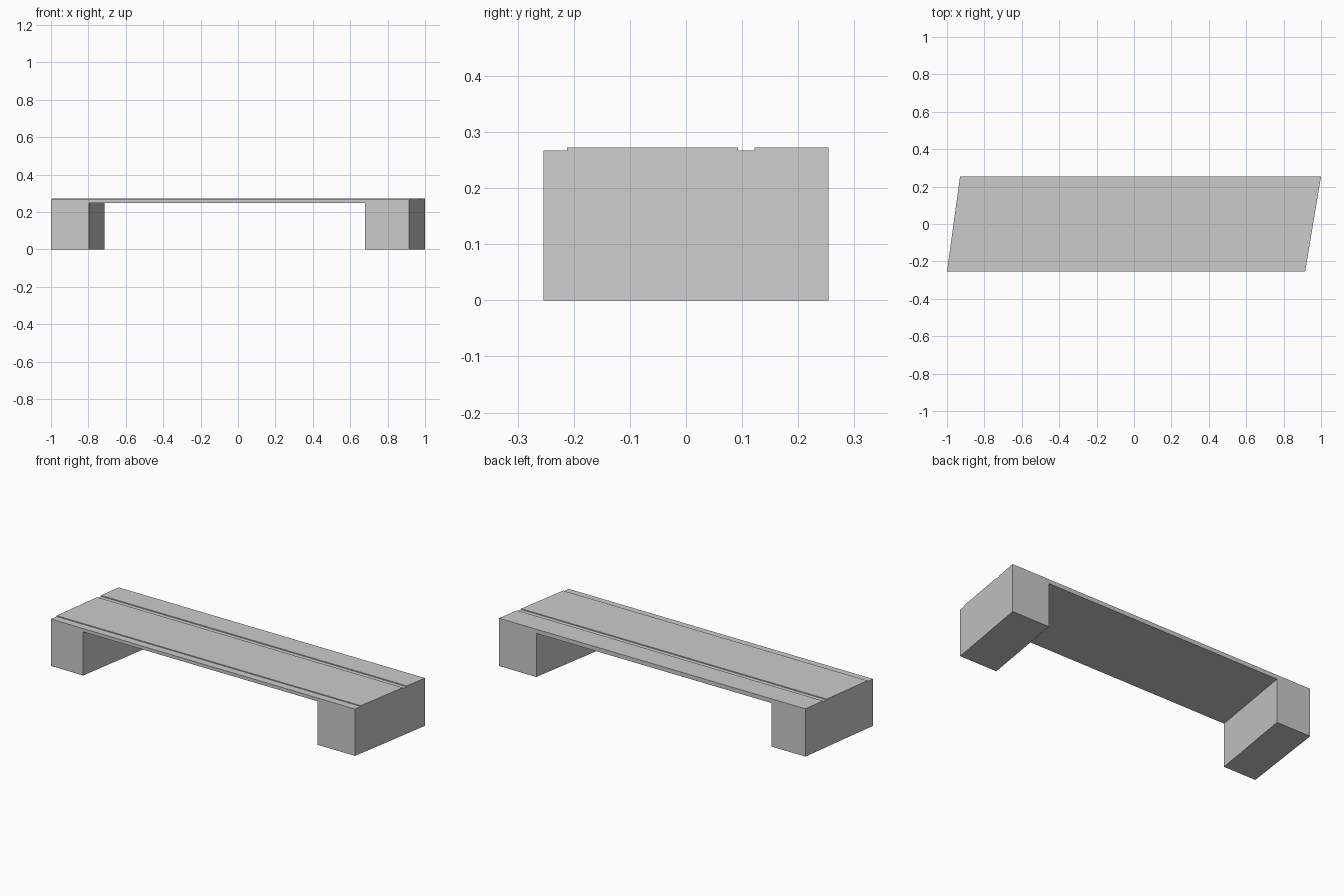
import bpy, bmesh

if "Cube" in bpy.data.objects:
    bpy.data.objects.remove(bpy.data.objects["Cube"])

HALF_DEPTH = 0.254
TOP, LEDGE, UNDERSIDE = 0.272, 0.267, 0.248


def loft(name, front, back, y0, y1):
    """Solid between two matching (x, z) outlines placed at y0 and y1."""
    bm = bmesh.new()
    a = [bm.verts.new((x, y0, z)) for x, z in front]
    b = [bm.verts.new((x, y1, z)) for x, z in back]
    bm.faces.new(a)
    bm.faces.new(b[::-1])
    for i in range(len(a)):
        j = (i + 1) % len(a)
        bm.faces.new((a[j], a[i], b[i], b[j]))
    bmesh.ops.recalc_face_normals(bm, faces=bm.faces[:])
    mesh = bpy.data.meshes.new(name)
    bm.to_mesh(mesh)
    bm.free()
    obj = bpy.data.objects.new(name, mesh)
    bpy.context.collection.objects.link(obj)
    return obj


def bridge_outline(left, left_inner, right_inner, right):
    return [(left, 0), (left_inner, 0), (left_inner, UNDERSIDE),
            (right_inner, UNDERSIDE), (right_inner, 0), (right, 0),
            (right, TOP), (left, TOP)]


# Bench body: deck and two legs, skewed in plan
bench = loft("bench",
             bridge_outline(-1.0, -0.797, 0.68, 0.915),
             bridge_outline(-0.93, -0.715, 0.765, 1.0),
             -HALF_DEPTH, HALF_DEPTH)

# Shallow front ledge and long groove cut into the deck top
for name, y0, y1 in (("front_ledge_cutter", -0.3, -0.212),
                     ("deck_groove_cutter", 0.093, 0.122)):
    box = [(-1.2, LEDGE), (1.2, LEDGE), (1.2, 0.32), (-1.2, 0.32)]
    cutter = loft(name, box, box, y0, y1)
    cutter.hide_render = True
    cutter.display_type = 'WIRE'
    cut = bench.modifiers.new(name, 'BOOLEAN')
    cut.operation = 'DIFFERENCE'
    cut.solver = 'EXACT'
    cut.object = cutter
